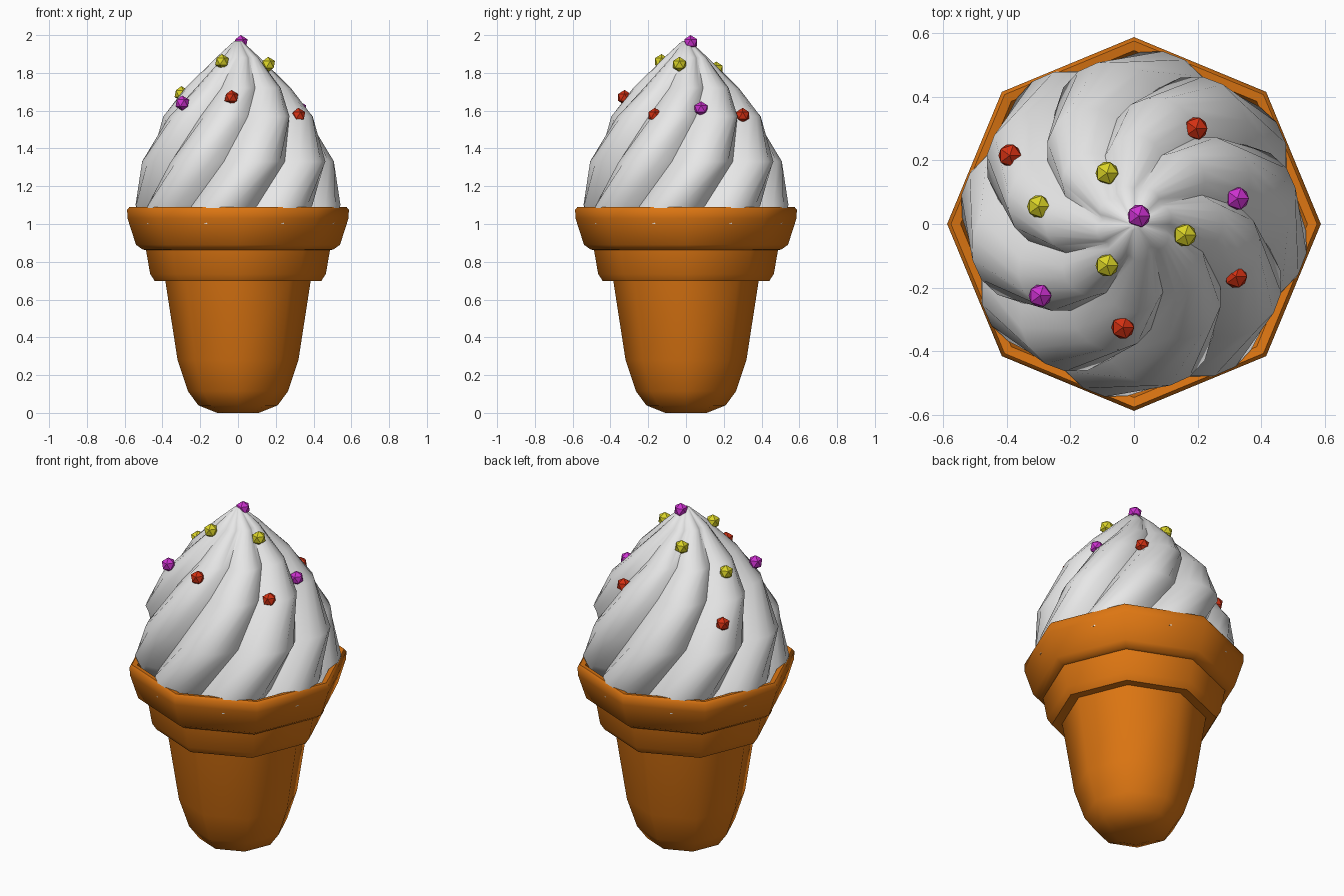
import bpy, bmesh, math

if "Cube" in bpy.data.objects:
    bpy.data.objects.remove(bpy.data.objects["Cube"], do_unlink=True)


def material(name, rgb):
    m = bpy.data.materials.new(name)
    m.use_nodes = True
    m.diffuse_color = (*rgb, 1)
    m.node_tree.nodes["Principled BSDF"].inputs["Base Color"].default_value = (*rgb, 1)
    return m


wafer = material("wafer orange", (0.72, 0.18, 0.006))
cream = material("cream white", (0.8, 0.8, 0.8))
colours = {
    "yellow": material("candy yellow", (0.7, 0.65, 0.02)),
    "magenta": material("candy magenta", (0.6, 0.03, 0.62)),
    "red": material("candy red", (0.65, 0.03, 0.006)),
}


def finish(bm, name, mat, smooth_angle=None):
    bmesh.ops.recalc_face_normals(bm, faces=bm.faces)
    mesh = bpy.data.meshes.new(name)
    bm.to_mesh(mesh)
    bm.free()
    mesh.materials.append(mat)
    obj = bpy.data.objects.new(name, mesh)
    bpy.context.collection.objects.link(obj)
    if smooth_angle:
        bpy.ops.object.select_all(action="DESELECT")
        obj.select_set(True)
        bpy.context.view_layer.objects.active = obj
        bpy.ops.object.shade_smooth_by_angle(angle=math.radians(smooth_angle))
    return obj


def loft(rings, name, mat, smooth_angle):
    """Skin a stack of equal-length rings and cap both ends."""
    bm = bmesh.new()
    loops = [[bm.verts.new(p) for p in ring] for ring in rings]
    n = len(loops[0])
    for a, b in zip(loops, loops[1:]):
        for i in range(n):
            j = (i + 1) % n
            bm.faces.new((a[i], a[j], b[j], b[i]))
    bm.faces.new(loops[0])
    bm.faces.new(loops[-1])
    return finish(bm, name, mat, smooth_angle)


def polar(r, angle, z):
    return (r * math.cos(angle), r * math.sin(angle), z)


# Eight-sided wafer cup with two stepped collars and a hollow rim
SIDES = 8
cup_profile = [
    (0.11, 0.0), (0.21, 0.04), (0.265, 0.115), (0.32, 0.28), (0.385, 0.7),
    (0.44, 0.697), (0.465, 0.735), (0.487, 0.862), (0.505, 0.865), (0.54, 0.89),
    (0.585, 1.03), (0.587, 1.075), (0.575, 1.09), (0.545, 1.085), (0.51, 1.0),
]
loft([[polar(r, math.tau * i / SIDES, z) for i in range(SIDES)]
      for r, z in cup_profile], "wafer_cup", wafer, 50)

# Twisted swirl of cream: scalloped rings that turn as they rise
LOBES, STEPS = 8, 6
swirl_levels = [  # crest radius, height, turn in degrees
    (0.535, 1.0, -86), (0.55, 1.1, -77), (0.52, 1.33, -55), (0.405, 1.57, -36),
    (0.28, 1.72, -22), (0.12, 1.88, -8), (0.02, 1.97, 0),
]


def scallop(r, z, turn):
    ring = []
    for i in range(LOBES * STEPS):
        bulge = math.sin(math.pi * (i % STEPS) / STEPS) ** 0.8
        angle = math.radians(turn) + math.tau * i / (LOBES * STEPS)
        ring.append(polar(r * (0.83 + 0.17 * bulge), angle, z))
    return ring


loft([scallop(*level) for level in swirl_levels], "cream_swirl", cream, 60)

# Faceted candy beads
beads = {
    "magenta": [(0.015, 0.025, 1.96), (0.325, 0.08, 1.61), (-0.295, -0.225, 1.64)],
    "red": [(0.195, 0.3, 1.575), (0.32, -0.165, 1.575),
            (-0.035, -0.325, 1.67), (-0.39, 0.215, 1.47)],
    "yellow": [(-0.085, 0.16, 1.82), (-0.3, 0.055, 1.69),
               (-0.085, -0.13, 1.86), (0.16, -0.035, 1.845)],
}
for colour, places in beads.items():
    for n, place in enumerate(places, 1):
        bm = bmesh.new()
        bmesh.ops.create_icosphere(bm, subdivisions=1, radius=0.04)
        bead = finish(bm, f"{colour}_bead_{n}", colours[colour])
        bead.location = place
